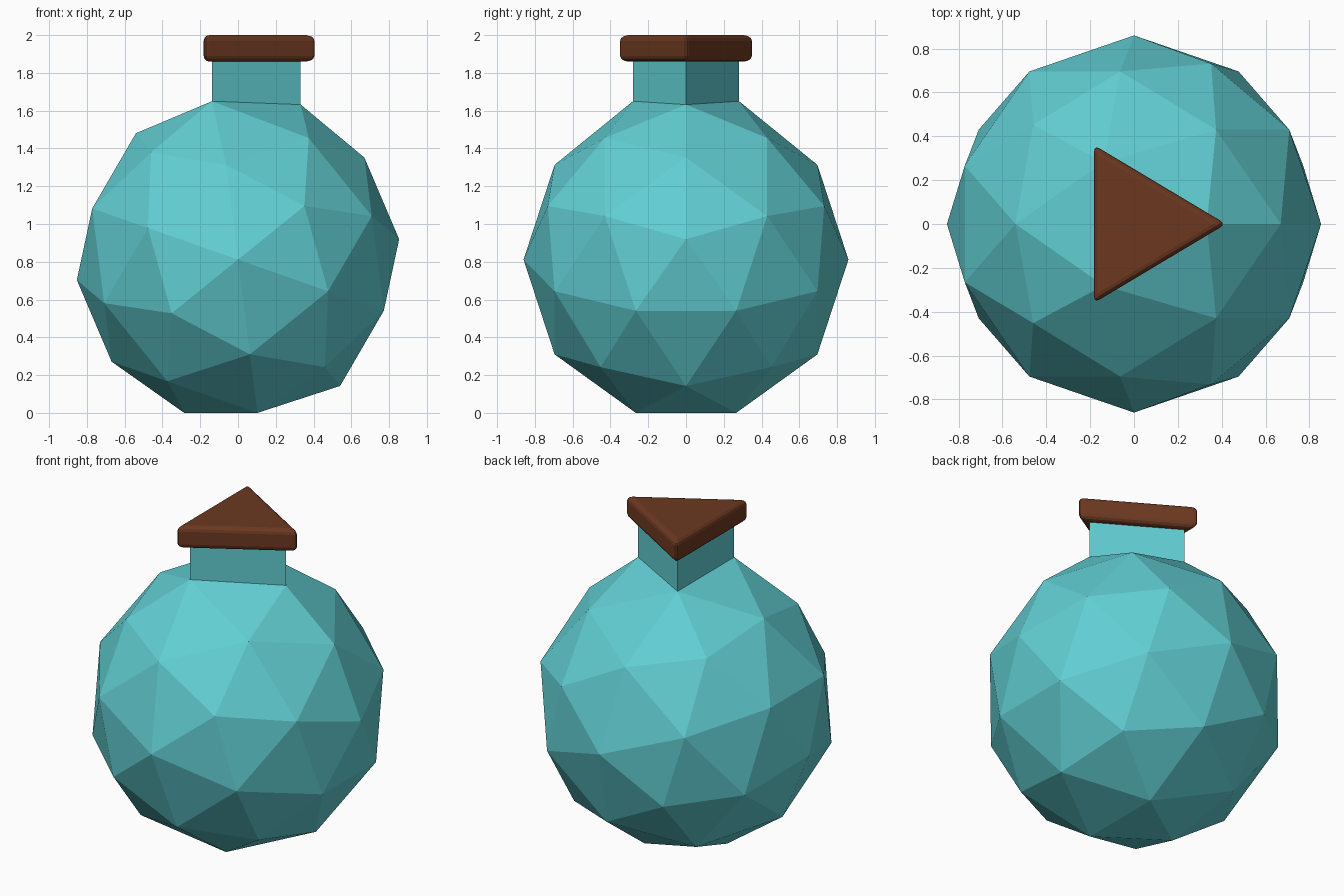
import bpy, bmesh, math
from mathutils import Matrix, Vector

if "Cube" in bpy.data.objects:
    bpy.data.objects.remove(bpy.data.objects["Cube"])

R = 0.86
TILT = math.radians(19.35)
NECK = [(0.332, 0.0), (-0.138, 0.281), (-0.138, -0.281)]


def material(name, colour):
    m = bpy.data.materials.new(name)
    m.diffuse_color = colour
    m.use_nodes = True
    m.node_tree.nodes["Principled BSDF"].inputs["Base Color"].default_value = m.diffuse_color
    return m


def finish(bm, name, mat):
    bmesh.ops.recalc_face_normals(bm, faces=bm.faces)
    me = bpy.data.meshes.new(name)
    bm.to_mesh(me)
    bm.free()
    me.materials.append(mat)
    ob = bpy.data.objects.new(name, me)
    bpy.context.collection.objects.link(ob)
    return ob


# Flask: tilted icosphere standing on one facet
bm = bmesh.new()
bmesh.ops.create_icosphere(bm, subdivisions=2, radius=R)
bmesh.ops.rotate(bm, verts=bm.verts, cent=(0, 0, 0), matrix=Matrix.Rotation(TILT, 3, 'Y'))
base = -min(v.co.z for v in bm.verts)
bmesh.ops.translate(bm, verts=bm.verts, vec=(0, 0, base))

# Neck: top facet reshaped to an even triangle and pulled upwards
top = max(bm.faces, key=lambda f: f.calc_center_median().z)
for v in top.verts:
    x, y = min(NECK, key=lambda p: (Vector(p) - v.co.xy).length)
    v.co = (x, y, 1.632 if x > 0 else 1.65)
ext = bmesh.ops.extrude_discrete_faces(bm, faces=[top])["faces"][0]
for v in ext.verts:
    v.co.z = 1.88
finish(bm, "flask", material("glass", (0.12, 0.62, 0.65, 1)))

# Stopper: enlarged neck triangle with rounded edges
bm = bmesh.new()
cx = sum(p[0] for p in NECK) / 3
verts = [bm.verts.new((cx + (x - cx) * 1.28, y * 1.28, 1.86)) for x, y in NECK]
face = bm.faces.new(verts)
ext = bmesh.ops.extrude_face_region(bm, geom=[face])["geom"]
for v in ext:
    if isinstance(v, bmesh.types.BMVert):
        v.co.z = 2.0
bmesh.ops.recalc_face_normals(bm, faces=bm.faces)
bmesh.ops.bevel(bm, geom=bm.edges[:], offset=0.03, offset_type='OFFSET',
                segments=3, profile=0.5, affect='EDGES')
finish(bm, "stopper", material("wood", (0.15, 0.04, 0.015, 1)))
